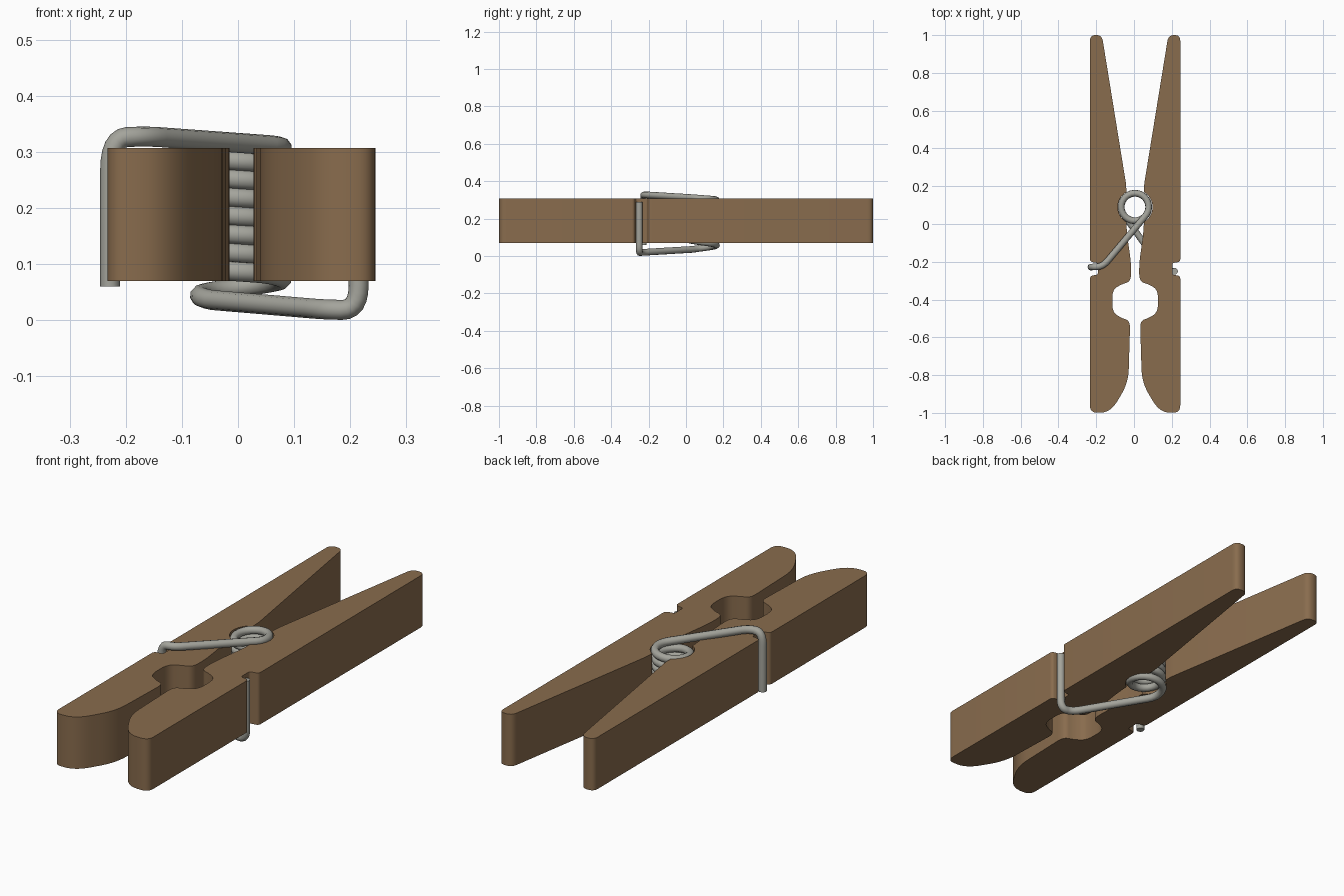
import bpy, bmesh, math
from mathutils import Vector

if "Cube" in bpy.data.objects:
    bpy.data.objects.remove(bpy.data.objects["Cube"])


def material(name, rgb):
    m = bpy.data.materials.new(name)
    m.diffuse_color = (*rgb, 1)
    m.use_nodes = True
    m.node_tree.nodes["Principled BSDF"].inputs["Base Color"].default_value = m.diffuse_color
    return m


WOOD = material("brown wood", (0.25, 0.15, 0.075))
STEEL = material("grey steel", (0.37, 0.37, 0.33))


def rounded(points, closed):
    """Round each corner; a point is (coordinates..., corner length)."""
    pos = [Vector(p[:-1]) for p in points]
    out = []
    n = len(pos)
    for i, p in enumerate(pos):
        r = points[i][-1]
        if r == 0 or (not closed and i in (0, n - 1)):
            out.append(p)
            continue
        a, b = pos[i - 1] - p, pos[(i + 1) % n] - p
        a = p + a.normalized() * min(r, a.length * 0.49)
        b = p + b.normalized() * min(r, b.length * 0.49)
        for k in range(7):
            t = k / 6
            out.append(a * (1 - t) ** 2 + p * 2 * t * (1 - t) + b * t * t)
    return out


def smooth(obj, angle):
    bpy.ops.object.select_all(action='DESELECT')
    obj.select_set(True)
    bpy.context.view_layer.objects.active = obj
    bpy.ops.object.shade_smooth_by_angle(angle=math.radians(angle))


# Half outline of the peg: (distance from the middle, y, corner length)
MID = 0.006
outline = [(0.239, 1.0, 0.03), (0.176, 1.0, 0.03), (0.047, 0.205, 0.02), (0.047, 0.169, 0)]
for k in range(1, 16):                                   # pocket for the coil
    a = math.radians(59 - 118 * k / 16)
    outline.append((0.092 * math.cos(a), 0.09 + 0.092 * math.sin(a), 0))
outline += [(0.047, 0.011, 0), (0.042, -0.06, 0.03), (0.021, -0.21, 0.05),
            (0.022, -0.305, 0.04), (0.075, -0.32, 0.03), (0.121, -0.35, 0.045),
            (0.121, -0.465, 0.045), (0.075, -0.497, 0.03), (0.026, -0.512, 0.04),
            (0.036, -0.84, 0.07), (0.13, -0.998, 0.07), (0.239, -1.0, 0.04),
            (0.239, -0.275, 0.015), (0.197, -0.268, 0.01),
            (0.197, -0.207, 0.01), (0.239, -0.2, 0.015)]

# Two wooden halves
for name, side in (("left_wooden_half", -1), ("right_wooden_half", 1)):
    bm = bmesh.new()
    ring = [bm.verts.new((MID + side * p.x, p.y, 0.07)) for p in rounded(outline, True)]
    base = bm.faces.new(ring)
    ext = bmesh.ops.extrude_face_region(bm, geom=[base])
    top = [v for v in ext["geom"] if isinstance(v, bmesh.types.BMVert)]
    bmesh.ops.translate(bm, verts=top, vec=(0, 0, 0.237))
    bmesh.ops.recalc_face_normals(bm, faces=bm.faces)
    mesh = bpy.data.meshes.new(name)
    bm.to_mesh(mesh)
    bm.free()
    mesh.materials.append(WOOD)
    half = bpy.data.objects.new(name, mesh)
    bpy.context.collection.objects.link(half)
    smooth(half, 35)

# Spring wire: top arm, coil, bottom arm
CX, CY, R, TURNS = 0.005, 0.09, 0.073, 7.75
path = rounded([(-0.228, -0.228, 0.06, 0), (-0.228, -0.228, 0.325, 0.06),
                (-0.165, -0.225, 0.328, 0.04), (0.059, 0.041, 0.313, 0)], False)[:-1]
steps = int(TURNS * 24)
for k in range(steps + 1):
    t = k / steps
    a = math.radians(-45) + t * TURNS * math.tau
    # the last turn opens away from the coil
    drop = 0.022 * max(0, (t - 0.9) / 0.1)
    path.append(Vector((CX + R * math.cos(a), CY + R * math.sin(a), 0.312 - 0.254 * t - drop)))
path += rounded([(-0.047, 0.038, 0.036, 0), (0.155, -0.245, 0.019, 0.04),
                 (0.215, -0.25, 0.018, 0.045), (0.215, -0.25, 0.29, 0)], False)[1:]

curve = bpy.data.curves.new("spring_wire", 'CURVE')
curve.dimensions = '3D'
curve.bevel_depth = 0.0178
curve.bevel_resolution = 3
curve.use_fill_caps = True
spline = curve.splines.new('POLY')
spline.points.add(len(path) - 1)
for sp, p in zip(spline.points, path):
    sp.co = (*p, 1)
curve.materials.append(STEEL)
wire = bpy.data.objects.new("spring_wire", curve)
bpy.context.collection.objects.link(wire)
bpy.ops.object.select_all(action='DESELECT')
wire.select_set(True)
bpy.context.view_layer.objects.active = wire
bpy.ops.object.convert(target='MESH')
smooth(bpy.context.view_layer.objects.active, 50)
